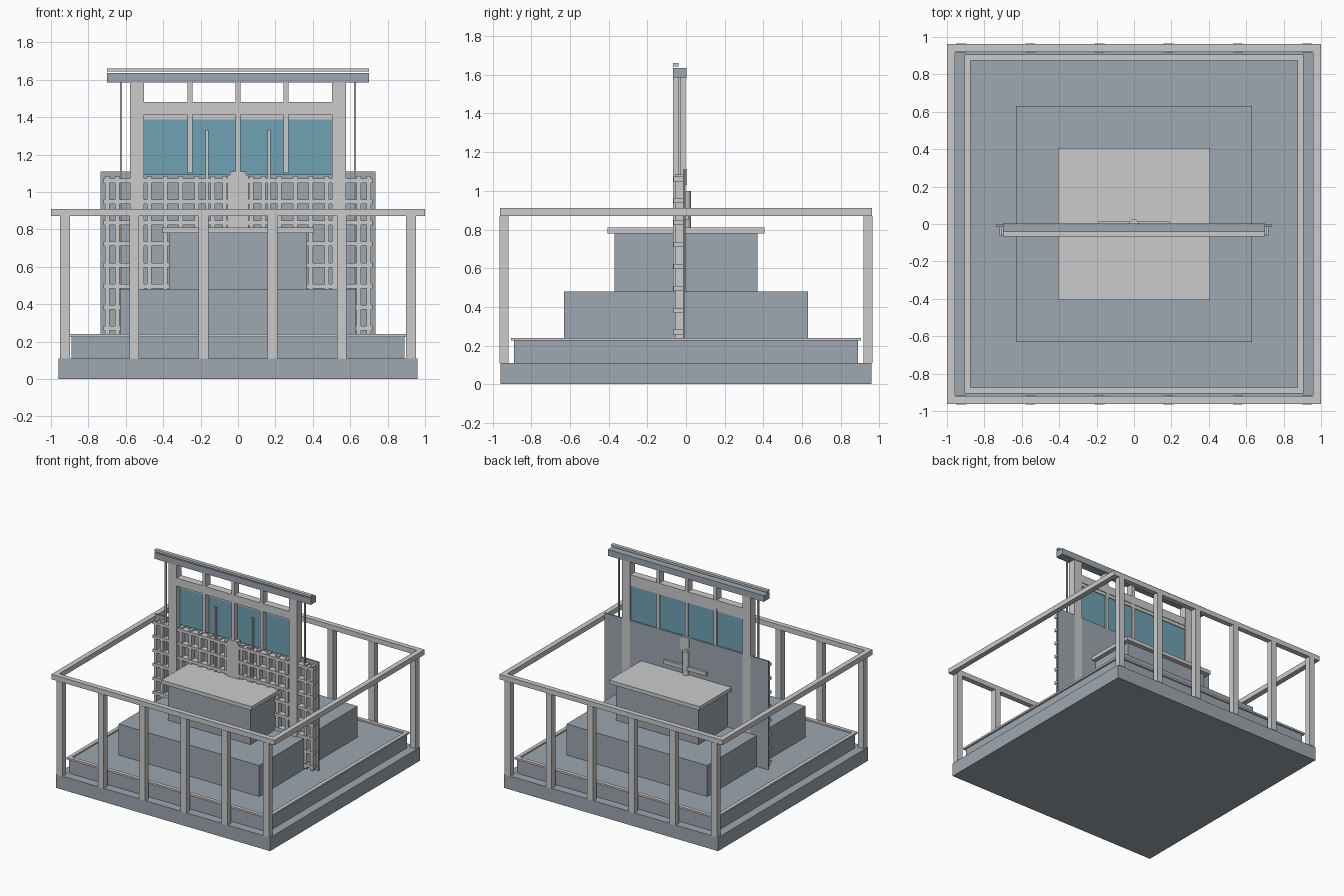
import bpy, bmesh
from math import pi
from mathutils import Matrix, Vector

if "Cube" in bpy.data.objects:
    bpy.data.objects.remove(bpy.data.objects["Cube"])


def material(name, color):
    m = bpy.data.materials.new(name)
    m.diffuse_color = color
    m.use_nodes = True
    m.node_tree.nodes["Principled BSDF"].inputs["Base Color"].default_value = m.diffuse_color
    return m


SLATE = material("slate", (0.34, 0.39, 0.44, 1))
GLASS = material("teal_glass", (0.16, 0.36, 0.46, 1))


def boxes(name, extents, mat=None):
    """One object made of boxes, each (x0, x1, y0, y1, z0, z1)."""
    bm = bmesh.new()
    for x0, x1, y0, y1, z0, z1 in extents:
        centre = Vector(((x0 + x1) / 2, (y0 + y1) / 2, (z0 + z1) / 2))
        size = Matrix.Diagonal((x1 - x0, y1 - y0, z1 - z0, 1))
        bmesh.ops.create_cube(bm, size=1, matrix=Matrix.Translation(centre) @ size)
    mesh = bpy.data.meshes.new(name)
    bm.to_mesh(mesh)
    bm.free()
    ob = bpy.data.objects.new(name, mesh)
    bpy.context.collection.objects.link(ob)
    if mat:
        mesh.materials.append(mat)
    return ob


def frame(name, x, y, w, z0, z1):
    """Rectangular ring of four bars, outer half sizes x and y."""
    return boxes(name, [(-x, x, -y, -y + w, z0, z1), (-x, x, y - w, y, z0, z1),
                        (-x, -x + w, -y + w, y - w, z0, z1),
                        (x - w, x, -y + w, y - w, z0, z1)])


# Stepped plinth
boxes("base_slab", [(-.96, .96, -.96, .96, 0, .11)], SLATE)
boxes("lower_tier", [(-.89, .89, -.89, .89, .11, .228)], SLATE)
frame("lower_tier_rim", .905, .905, .03, .225, .24)
boxes("middle_tier", [(-.63, .63, -.63, .63, .228, .48)], SLATE)
boxes("upper_tier", [(-.37, .37, -.37, .37, .48, .78)], SLATE)
boxes("table_top", [(-.405, .405, -.405, .405, .78, .81)])

# Railing: posts on the front and back only
frame("hand_rail", 1.0, .962, .042, .87, .91)
posts = []
for i in range(6):
    x = -.925 + .37 * i
    for y0, y1 in ((-.964, -.918), (.918, .964)):
        posts.append((x - .026, x + .026, y0, y1, .11, .87))
boxes("railing_posts", posts)

# Back panel and the frame standing in it
boxes("back_panel", [(-.735, .735, -.016, -.004, .23, 1.11)], SLATE)
boxes("main_pillars", [(s * .54 - .037, s * .54 + .037, -.068, -.003, .23, 1.585)
                       for s in (-1, 1)])
boxes("cross_beam", [(-.505, .505, -.066, -.005, 1.415, 1.48)])
boxes("lower_cross_strip", [(-.505, .505, -.03, -.01, 1.388, 1.415)])
boxes("mullions", [(x - .013, x + .013, -.066, -.006, 1.1, 1.585)
                   for x in (-.257, 0, .257)])
boxes("window_pane", [(-.505, .505, -.026, -.016, 1.09, 1.388)], GLASS)
boxes("side_rods", [(s * .625 - .006, s * .625 + .006, -.04, -.028, .48, 1.585)
                    for s in (-1, 1)])
boxes("front_rods", [(s * .166 - .008, s * .166 + .008, -.06, -.044, .81, 1.33)
                     for s in (-1, 1)])

# Roof beam and ridge strip
boxes("roof_beam", [(-.70, .70, -.068, .002, 1.585, 1.635)], SLATE)
boxes("ridge_strip", [(-.70, .70, -.068, -.04, 1.643, 1.66)])

# Lattice on both sides of the centre column
bars = []
for s in (-1, 1):
    for x in (.70, .645, .56, .475, .39, .305, .22, .135, .07):
        bars.append((s * x - .012, s * x + .012, -.058, -.016, .24, 1.085))
    for i in range(8):
        z = .27 + .113 * i
        a, b = sorted((s * .05, s * .72))
        bars.append((a, b, -.064, -.016, z - .012, z + .012))
boxes("lattice", bars)
boxes("centre_column", [(-.056, .056, -.068, -.004, .8, 1.09),
                        (-.042, .042, -.068, -.004, 1.09, 1.11)])

# Back fitting: round upright, crossbar and top block
bpy.ops.mesh.primitive_cylinder_add(vertices=24, radius=.025, depth=.19,
                                    location=(0, 0, .905))
upright = bpy.context.object
upright.name = "back_upright"
bpy.ops.object.shade_smooth_by_angle(angle=pi / 6)
boxes("back_crossbar", [(-.19, .19, -.005, .014, .85, .88)])
boxes("back_block", [(-.03, .03, -.005, .004, 1.03, 1.11)])
